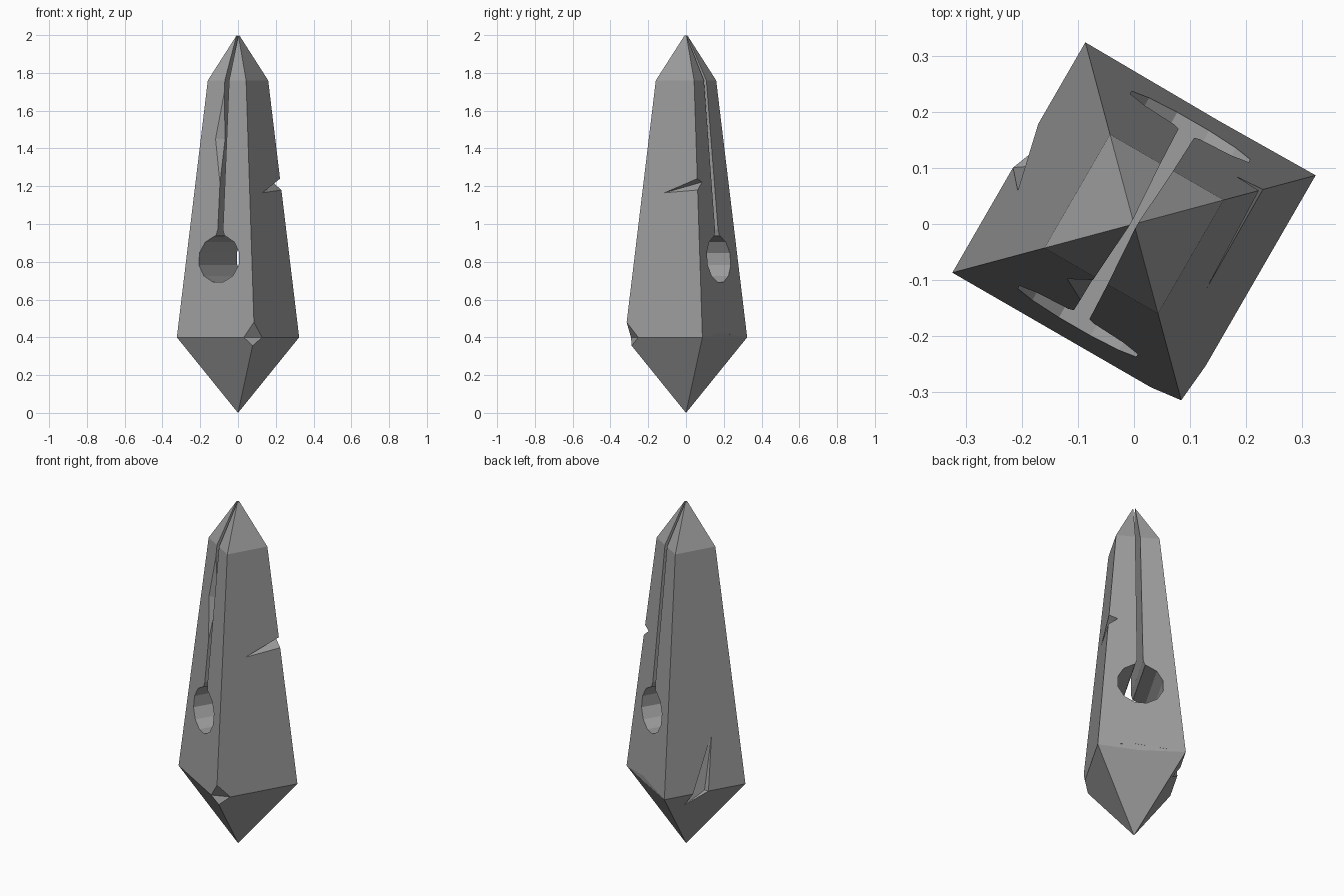
import bpy, bmesh, math
from mathutils import Matrix

if "Cube" in bpy.data.objects:
    bpy.data.objects.remove(bpy.data.objects["Cube"])

TURN = Matrix.Rotation(math.radians(-30), 4, 'Z')


def half(z):
    """Half width of the square shaft / lower point at height z."""
    if z < 0.4:
        return 0.237 * z / 0.4
    return 0.237 + (0.117 - 0.237) * (z - 0.4) / 1.36


def finish(name, bm):
    bmesh.ops.recalc_face_normals(bm, faces=bm.faces[:])
    bm.transform(TURN)
    me = bpy.data.meshes.new(name)
    bm.to_mesh(me)
    bm.free()
    ob = bpy.data.objects.new(name, me)
    bpy.context.collection.objects.link(ob)
    return ob


def hull(name, pts):
    bm = bmesh.new()
    for p in pts:
        bm.verts.new(p)
    bmesh.ops.convex_hull(bm, input=bm.verts[:])
    return finish(name, bm)


def prism_y(name, profile):
    """Extrude an x-z profile right through the body along y."""
    bm = bmesh.new()
    f = bm.faces.new([bm.verts.new((x, -0.5, z)) for x, z in profile])
    ext = bmesh.ops.extrude_face_region(bm, geom=[f])
    bmesh.ops.translate(bm, vec=(0, 1, 0),
                        verts=[v for v in ext['geom'] if isinstance(v, bmesh.types.BMVert)])
    return finish(name, bm)


def pushed(pts, d):
    """The points plus a copy moved outward, so a cutter clears the surface."""
    return pts + [tuple(a + b for a, b in zip(p, d)) for p in pts]


# tapered square body with a pyramid at each end
square = [(-1, -1), (1, -1), (1, 1), (-1, 1)]
body = hull("obelisk_body", [(0, 0, 0), (0, 0, 2.01)] +
            [(sx * half(z), sy * half(z), z) for z in (0.4, 1.76) for sx, sy in square])

# twelve-sided through hole
ring = [math.radians(15 + 30 * i) for i in range(12)]
cutters = [prism_y("hole_cutter", [(0.126 * math.cos(a), 0.815 + 0.126 * math.sin(a)) for a in ring])]

# tapered slot from the hole up through the tip
right = [(0.03, 0.90), (0.028, 0.932), (0.016, 0.97), (0.013, 1.76), (0.004, 2.05)]
cutters.append(prism_y("slot_cutter", right + [(-x, z) for x, z in reversed(right)]))

# chip beside the slot on the front
cutters.append(hull("slot_chip_cutter", pushed(
    [(-0.054, -half(1.45), 1.45), (-0.009, -half(1.72), 1.72), (-0.009, -half(1.18), 1.18),
     (-0.009, -0.108, 1.45)], (0, -0.06, 0))))

# slash across the right edge
cutters.append(hull("edge_notch_cutter", [
    (half(1.165), -0.035, 1.165), (half(1.24), half(1.24), 1.24), (half(1.18), half(1.18), 1.18),
    (0.116, half(1.21), 1.222), (0.22, 0.22, 1.21)]))

# nick in the front lower corner
cutters.append(hull("corner_nick_cutter", [
    (half(0.48), -half(0.48), 0.48), (half(0.355), -half(0.355), 0.355),
    (0.172, -0.237, 0.4), (0.237, -0.155, 0.4), (0.29, -0.29, 0.41)]))

# long sliver across the lower left edge
cutters.append(hull("left_chip_cutter", pushed(
    [(-half(0.72) - 0.0005, -0.053, 0.72), (-0.2375, 0.049, 0.41), (-0.2375, -0.021, 0.4),
     (-0.217, -0.007, 0.4), (-half(0.32) - 0.0005, 0.10, 0.32)], (-0.06, 0, 0))))

# shallow worn strip along the lower back edge
cutters.append(hull("back_wear_cutter", pushed(
    [(0.236, 0.2368, 0.4), (-0.236, 0.2368, 0.4), (0.04, half(0.425) - 0.0005, 0.425),
     (0, half(0.365) + 0.012, 0.365)], (0, 0.07, 0))))

# carve the body
bpy.context.view_layer.objects.active = body
for c in cutters:
    c.hide_render = True
    m = body.modifiers.new(c.name, 'BOOLEAN')
    m.operation = 'DIFFERENCE'
    m.solver = 'EXACT'
    m.object = c
    bpy.ops.object.modifier_apply(modifier=m.name)
for c in cutters:
    bpy.data.objects.remove(c)

# dark stone
stone = bpy.data.materials.new("dark_stone")
stone.diffuse_color = (0.34, 0.34, 0.34, 1)
stone.use_nodes = True
stone.node_tree.nodes["Principled BSDF"].inputs["Base Color"].default_value = stone.diffuse_color
body.data.materials.clear()
body.data.materials.append(stone)
